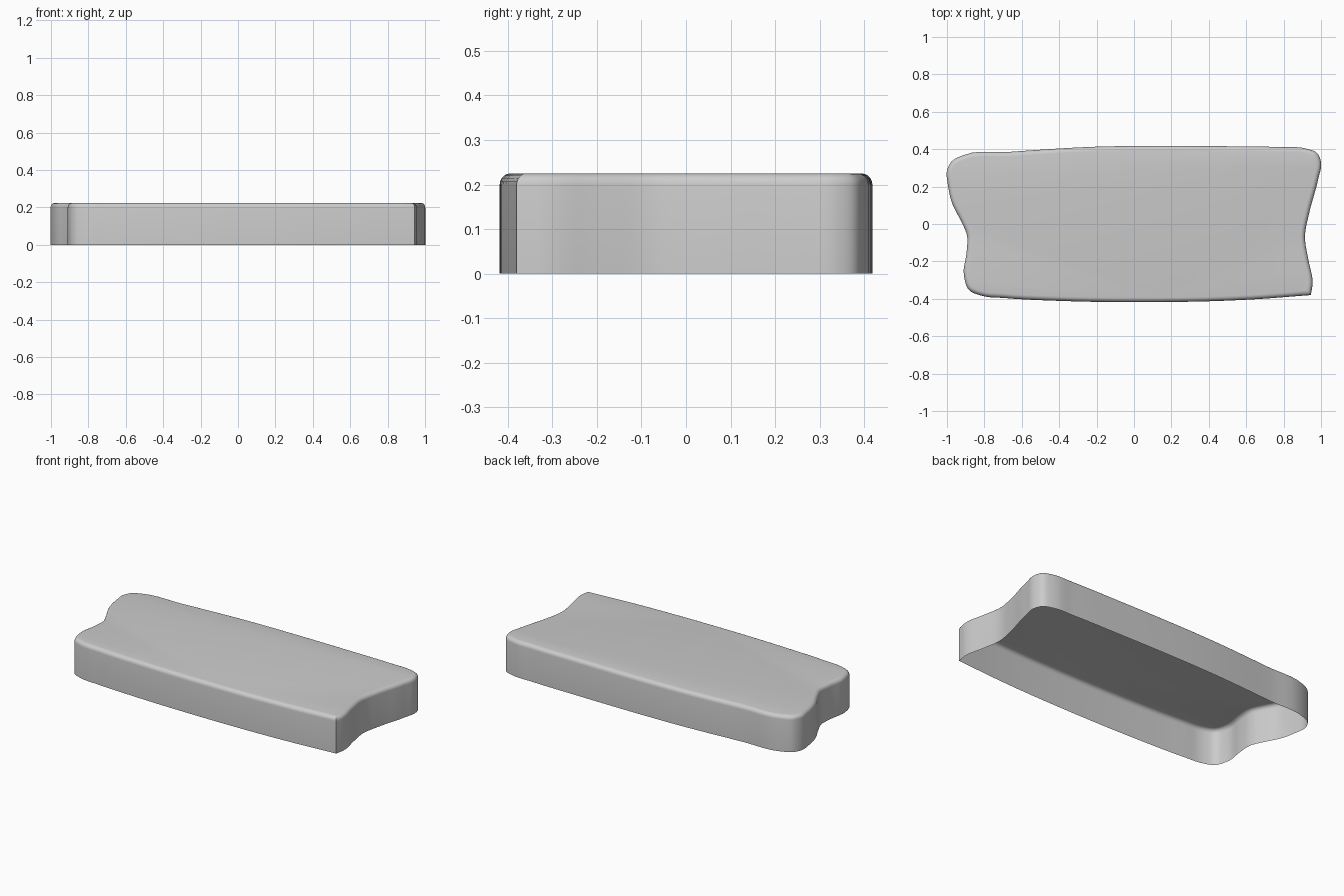
import bpy, bmesh, math
from mathutils import Vector

if "Cube" in bpy.data.objects:
    bpy.data.objects.remove(bpy.data.objects["Cube"])

HEIGHT, ROUND, STEPS, ARC = 0.225, 0.025, 5, 5

# Outline, counter-clockwise, starting at the one sharp corner
outline = [Vector(p) for p in [
    (0.945, -0.38), (0.955, -0.32), (0.932, -0.19), (0.914, -0.07), (0.937, 0.06),
    (0.985, 0.24), (1.0, 0.33), (0.98, 0.378), (0.92, 0.403), (0.78, 0.411),
    (0.46, 0.416), (0.14, 0.418), (-0.21, 0.413), (-0.66, 0.386), (-0.915, 0.367),
    (-0.975, 0.335), (-1.0, 0.285), (-0.995, 0.21), (-0.972, 0.11), (-0.922, 0.01),
    (-0.893, -0.06), (-0.895, -0.15), (-0.91, -0.27), (-0.88, -0.355), (-0.82, -0.382),
    (-0.69, -0.396), (-0.4, -0.411), (0.03, -0.418), (0.62, -0.404), (0.945, -0.38)]]


def smooth_path(pts):
    """Spline through the points; the shared first/last point stays sharp."""
    d = [(b - a).length for a, b in zip(pts, pts[1:])]
    v = [(b - a) / l for a, b, l in zip(pts, pts[1:], d)]
    t = [v[0]] + [(v[i - 1] * d[i] + v[i] * d[i - 1]) / (d[i - 1] + d[i])
                  for i in range(1, len(v))] + [v[-1]]
    out = []
    for i, l in enumerate(d):
        for k in range(STEPS):
            s = k / STEPS
            h = s * s * (3 - 2 * s)
            out.append(pts[i] * (1 - h) + pts[i + 1] * h
                       + t[i] * l * s * (1 - s) ** 2 - t[i + 1] * l * s * s * (1 - s))
    return out


def inset(loop, dist):
    """Mitred inward offset of a closed loop."""
    out = []
    for i, p in enumerate(loop):
        a = (p - loop[i - 1]).normalized()
        b = (loop[(i + 1) % len(loop)] - p).normalized()
        na, nb = Vector((-a.y, a.x)), Vector((-b.y, b.x))
        n = (na + nb).normalized()
        out.append(p + n * dist / n.dot(na))
    return out


# Tray shell: straight wall, rounded top rim, flat top, open underneath
path = smooth_path(outline)
profile = [(0, 0)] + [(ROUND * (1 - math.cos(a)), HEIGHT - ROUND * (1 - math.sin(a)))
                      for a in (math.pi / 2 * k / ARC for k in range(ARC + 1))]
bm = bmesh.new()
rings = [[bm.verts.new((p.x, p.y, z)) for p in inset(path, r)] for r, z in profile]
n = len(path)
for low, high in zip(rings, rings[1:]):
    for i in range(n):
        j = (i + 1) % n
        bm.faces.new((low[i], low[j], high[j], high[i]))
bm.faces.new(rings[-1])
mesh = bpy.data.meshes.new("cover_shell")
bm.to_mesh(mesh)
bm.free()
shell = bpy.data.objects.new("cover_shell", mesh)
bpy.context.collection.objects.link(shell)
bpy.context.view_layer.objects.active = shell
shell.select_set(True)
bpy.ops.object.shade_smooth_by_angle(angle=math.radians(35))
